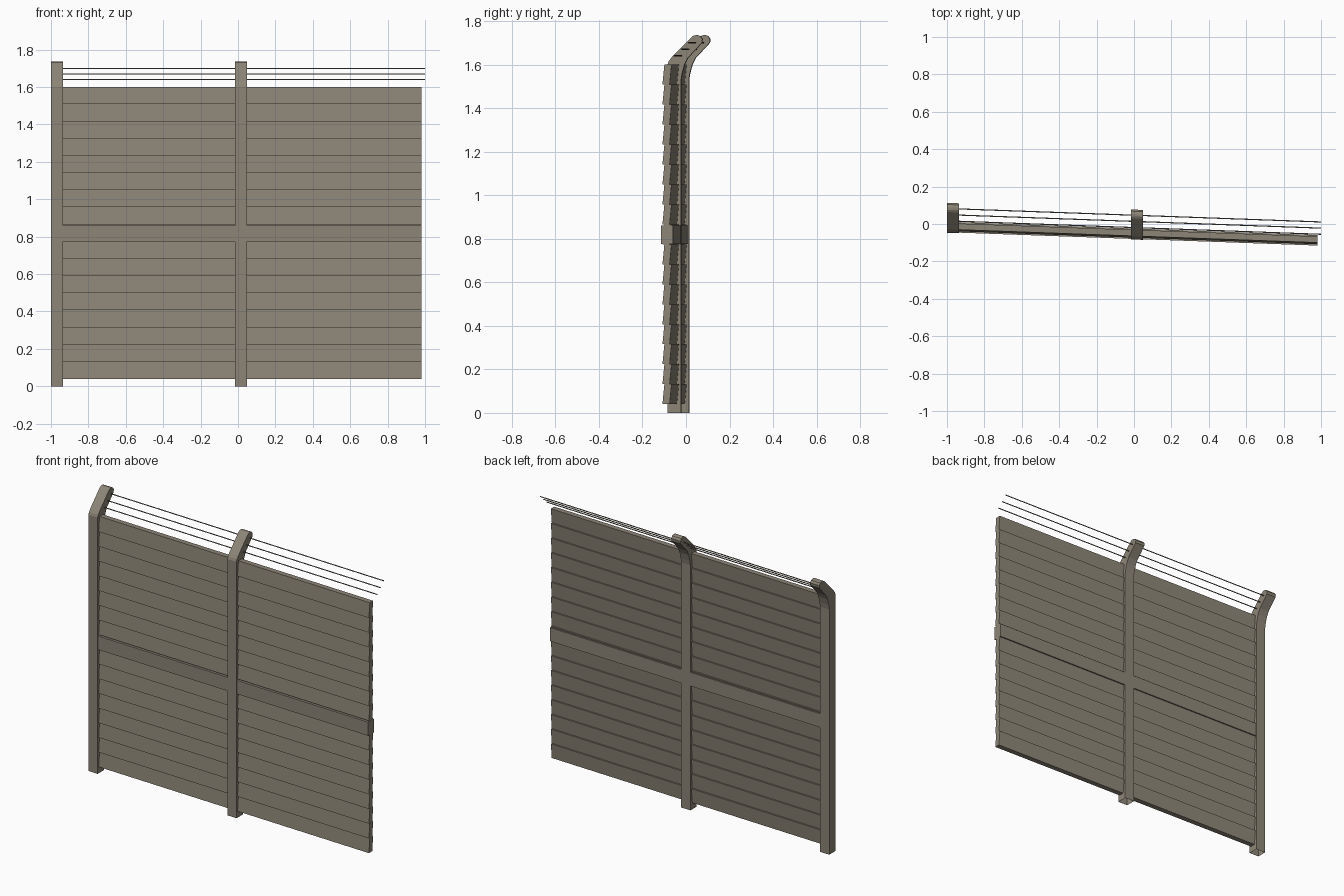
import bpy, bmesh, math

if "Cube" in bpy.data.objects:
    bpy.data.objects.remove(bpy.data.objects["Cube"])

mat = bpy.data.materials.new("weathered grey brown")
mat.diffuse_color = (0.265, 0.235, 0.185, 1)
mat.use_nodes = True
mat.node_tree.nodes["Principled BSDF"].inputs["Base Color"].default_value = mat.diffuse_color


def line_y(x):
    # the whole fence runs slightly askew to the x axis
    return -0.052 - 0.036 * x


def extrude(name, profile, x0, x1, open_bottom=False):
    """Extrude a (y, z) profile along the fence line from x0 to x1."""
    bm = bmesh.new()
    a, b = [[bm.verts.new((x, y + line_y(x), z)) for y, z in profile] for x in (x0, x1)]
    n = len(profile)
    bm.faces.new(a)
    bm.faces.new(b[::-1])
    for i in range(n):
        j = (i + 1) % n
        if open_bottom and profile[i][1] == 0 and profile[j][1] == 0:
            continue
        bm.faces.new((a[i], b[i], b[j], a[j]))
    bmesh.ops.recalc_face_normals(bm, faces=bm.faces)
    me = bpy.data.meshes.new(name)
    bm.to_mesh(me)
    bm.free()
    me.materials.append(mat)
    ob = bpy.data.objects.new(name, me)
    bpy.context.collection.objects.link(ob)
    return ob


# posts with a bent arm leaning back at the top
post = [(-.031, 0), (-.031, 1.60), (-.026, 1.615), (-.013, 1.632),
        (.080, 1.727), (.092, 1.734), (.105, 1.735), (.120, 1.730), (.129, 1.717),
        (.127, 1.700), (.062, 1.630), (.047, 1.600), (.036, 1.560), (.031, 1.530), (.031, 0)]
for name, x in (("end_post", -0.9675), ("middle_post", 0.0165)):
    extrude(name, post, x - 0.0325, x + 0.0325, open_bottom=True)

# overlapping horizontal boards: saw-tooth on both sides
boards, z0, z1 = 17, 0.04, 1.60
step = (z1 - z0) / boards
front, back = [], []
for i in range(boards):
    lo, hi = z0 + i * step, z0 + (i + 1) * step
    front += [(-.021, lo), (-.012, hi)]
    back += [(.012, lo), (.021, hi)]
siding = front + back[::-1]

# one panel and one mid rail per bay
rail = [(-.028, .775), (-.028, .86), (.028, .86), (.028, .775)]
for side, x0, x1 in (("left", -0.937, -0.014), ("right", 0.047, 0.98)):
    extrude(side + "_board_panel", siding, x0, x1)
    extrude(side + "_mid_rail", rail, x0, x1)

# three thin wires through the arms
for i in range(3):
    cy, cz = 0.033 + 0.033 * i, 1.64 + 0.03 * i
    ring = [(cy + .003 * math.cos(t * math.tau / 6), cz + .003 * math.sin(t * math.tau / 6))
            for t in range(6)]
    extrude("wire_%d" % (i + 1), ring, -0.96, 1.0)
